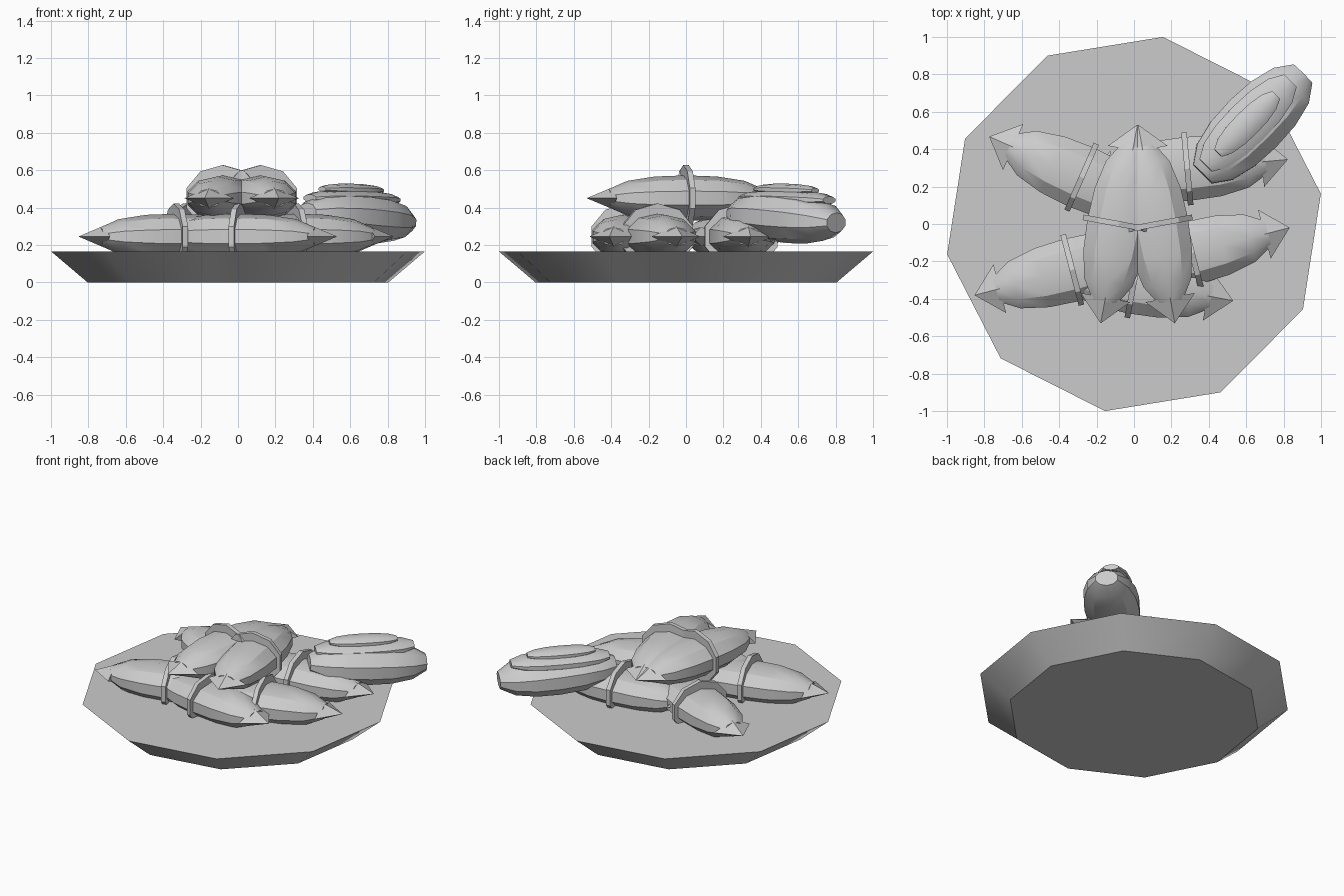
import bpy
import bmesh
from math import sin, cos, pi, radians, atan2
from mathutils import Matrix, Vector

cube = bpy.data.objects.get("Cube")
if cube:
    bpy.data.objects.remove(cube, do_unlink=True)

grey = bpy.data.materials.new("plain grey")
grey.use_nodes = True
grey.diffuse_color = (0.6, 0.6, 0.6, 1)
grey.node_tree.nodes["Principled BSDF"].inputs["Base Color"].default_value = grey.diffuse_color

SIDES = 10


def loft(bm, rings, sides=SIDES, turn=0.0):
    """Bridge elliptical rings (x, half width, half height) along x and cap the ends."""
    loops = []
    for x, w, h in rings:
        angles = [2 * pi * i / sides + pi / 2 + turn for i in range(sides)]
        loops.append([bm.verts.new((x, w * cos(a), h * sin(a))) for a in angles])
    for a, b in zip(loops, loops[1:]):
        for i in range(sides):
            j = (i + 1) % sides
            bm.faces.new((a[i], a[j], b[j], b[i]))
    bm.faces.new(loops[0])
    bm.faces.new(loops[-1])


def finish(bm, name, matrix, angle=30):
    bmesh.ops.recalc_face_normals(bm, faces=bm.faces)
    mesh = bpy.data.meshes.new(name)
    bm.to_mesh(mesh)
    bm.free()
    mesh.materials.append(grey)
    obj = bpy.data.objects.new(name, mesh)
    bpy.context.collection.objects.link(obj)
    obj.matrix_world = matrix
    bpy.ops.object.select_all(action="DESELECT")
    obj.select_set(True)
    bpy.context.view_layer.objects.active = obj
    bpy.ops.object.shade_smooth_by_angle(angle=radians(angle))
    return obj


def body_rings(length, width, height):
    """Blunt-ended bulging profile, mirrored about the middle."""
    half = [(1, 0.4), (0.76, 0.76), (0.4, 0.95)]
    profile = [(-s, r) for s, r in half] + [(0, 1)] + [(s, r) for s, r in reversed(half)]
    return [(s * length, r * width, r * height) for s, r in profile]


def place(x, y, z, yaw, pitch=0):
    return (Matrix.Translation((x, y, z)) @ Matrix.Rotation(yaw, 4, "Z")
            @ Matrix.Rotation(pitch, 4, "Y"))


def wrapped_roll(name, centre, tip):
    """Body, wrapping band and two pointed ends, aimed from centre to tip."""
    yaw = atan2(tip[1] - centre[1], tip[0] - centre[0])
    where = place(*centre, yaw)
    bm = bmesh.new()
    loft(bm, body_rings(0.42, 0.18, 0.122))
    finish(bm, name + "_body", where)

    bm = bmesh.new()
    loft(bm, [(-0.015, 0.205, 0.177), (0.015, 0.205, 0.177)])
    finish(bm, name + "_band", where)

    for side, label in ((1, "_end_a"), (-1, "_end_b")):
        bm = bmesh.new()
        base = [bm.verts.new((side * 0.4, 0.135 * cos(k * pi / 2), 0.058 * sin(k * pi / 2)))
                for k in range(4)]
        apex = bm.verts.new((side * 0.54, 0, 0))
        bm.faces.new(base)
        for k in range(4):
            bm.faces.new((base[k], base[(k + 1) % 4], apex))
        finish(bm, name + label, where, 20)


# Ten-sided plate with flaring sides
bm = bmesh.new()
loft(bm, [(0, 0.815, 0.815), (0.165, 1.012, 1.012)], turn=radians(9.2))
finish(bm, "plate", Matrix.Rotation(-pi / 2, 4, "Y"))

# Lower layer of rolls
LOW, HIGH = 0.245, 0.45
lower = {
    "back_right_roll": ((-0.28, 0.25), (-0.78, 0.47)),
    "front_right_roll": ((-0.33, -0.245), (-0.85, -0.38)),
    "front_roll": ((0.0, -0.31), (0.53, -0.41)),
    "front_left_roll": ((0.31, -0.155), (0.83, -0.02)),
    "back_left_roll": ((0.285, 0.295), (0.82, 0.345)),
}
for name, (c, tip) in lower.items():
    wrapped_roll(name, (*c, LOW), tip)

# Two rolls leaning together on top
for side, label in ((-1, "right"), (1, "left")):
    wrapped_roll("top_" + label + "_roll", (0.02 + side * 0.1, 0, HIGH), (0.02, 0.54))

# Tilted side piece with two stacked toppings
yaw = radians(45)
bm = bmesh.new()
loft(bm, body_rings(0.38, 0.185, 0.135))
finish(bm, "side_piece", place(0.635, 0.535, 0.345, yaw, radians(4)))
for name, x, y, z, size in (("lower_topping", 0.61, 0.54, 0.445, (0.32, 0.125, 0.05)),
                            ("upper_topping", 0.605, 0.535, 0.495, (0.22, 0.075, 0.033))):
    bm = bmesh.new()
    loft(bm, body_rings(*size))
    finish(bm, name, place(x, y, z, yaw, radians(1)))
